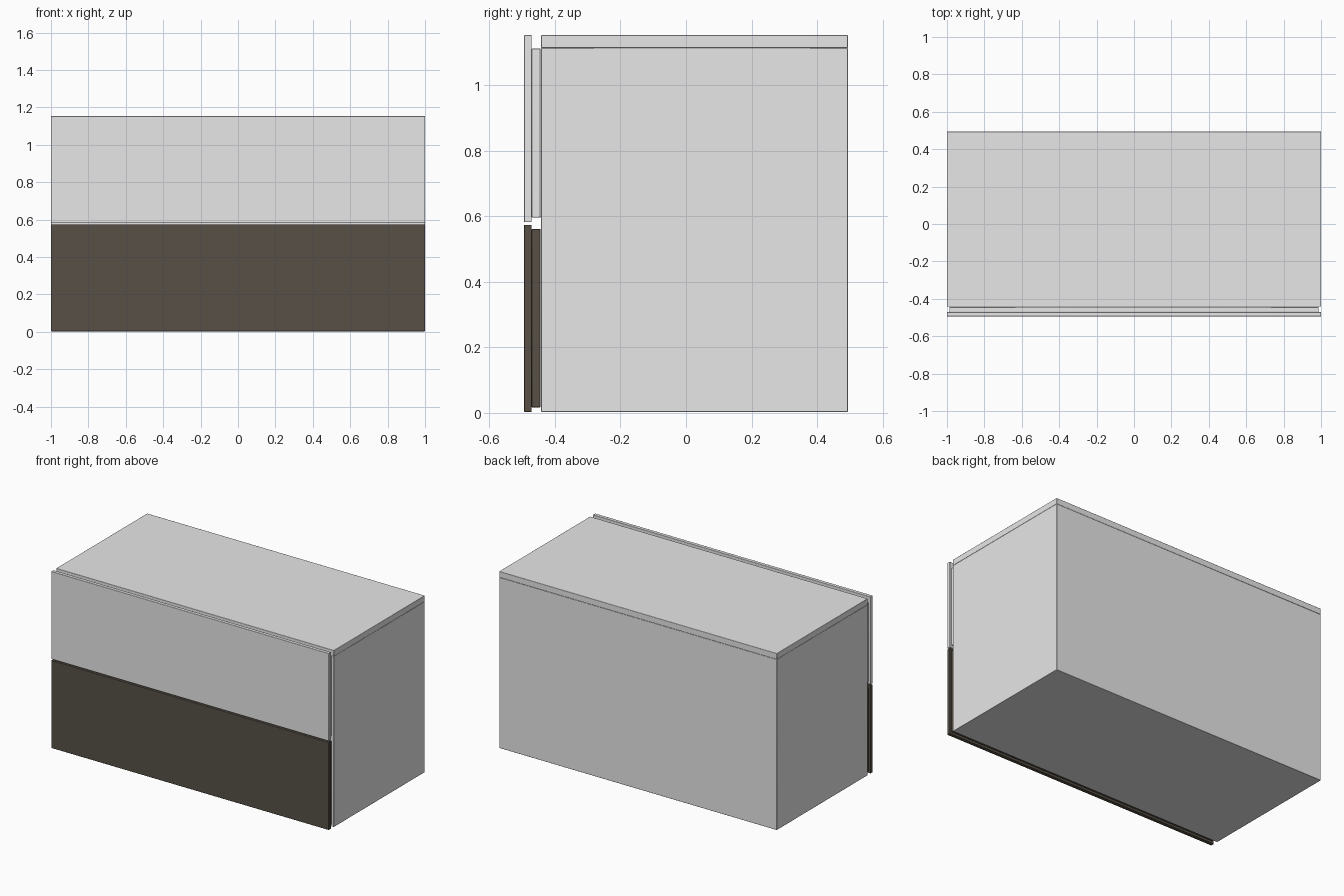
import bpy

if "Cube" in bpy.data.objects:
    bpy.data.objects.remove(bpy.data.objects["Cube"])


def material(name, rgb):
    m = bpy.data.materials.new(name)
    m.diffuse_color = (*rgb, 1.0)
    m.use_nodes = True
    m.node_tree.nodes["Principled BSDF"].inputs["Base Color"].default_value = m.diffuse_color
    return m


light = material("light_grey", (0.8, 0.8, 0.8))
dark = material("dark_brown", (0.095, 0.079, 0.061))


def box(name, half_x, y, z, mat, bevel=0.002):
    """Softly bevelled box, symmetric in x, spanning the y and z ranges."""
    bpy.ops.mesh.primitive_cube_add(
        size=1, location=(0, (y[0] + y[1]) / 2, (z[0] + z[1]) / 2))
    ob = bpy.context.object
    ob.name = name
    ob.scale = (2 * half_x, y[1] - y[0], z[1] - z[0])
    bpy.ops.object.transform_apply(location=False, rotation=False, scale=True)
    ob.data.materials.append(mat)
    mod = ob.modifiers.new("soft_edges", "BEVEL")
    mod.width = bevel
    mod.segments = 2
    bpy.ops.object.shade_smooth_by_angle()
    return ob


# Cabinet carcass and worktop slab
box("cabinet_body", 1.0, (-0.442, 0.494), (0.003, 1.114), light)
box("top_slab", 1.0, (-0.442, 0.494), (1.114, 1.153), light)

# Two drawer fronts, each an outer panel on a slightly smaller backing
for label, z0, z1, mat in (("lower", 0.003, 0.574, dark),
                           ("upper", 0.582, 1.153, light)):
    box(label + "_drawer_front", 1.0, (-0.494, -0.471), (z0, z1), mat)
    top_inset = 0.041 if label == "upper" else 0.013
    box(label + "_drawer_backing", 0.987, (-0.471, -0.444),
        (z0 + 0.014, z1 - top_inset), mat)
